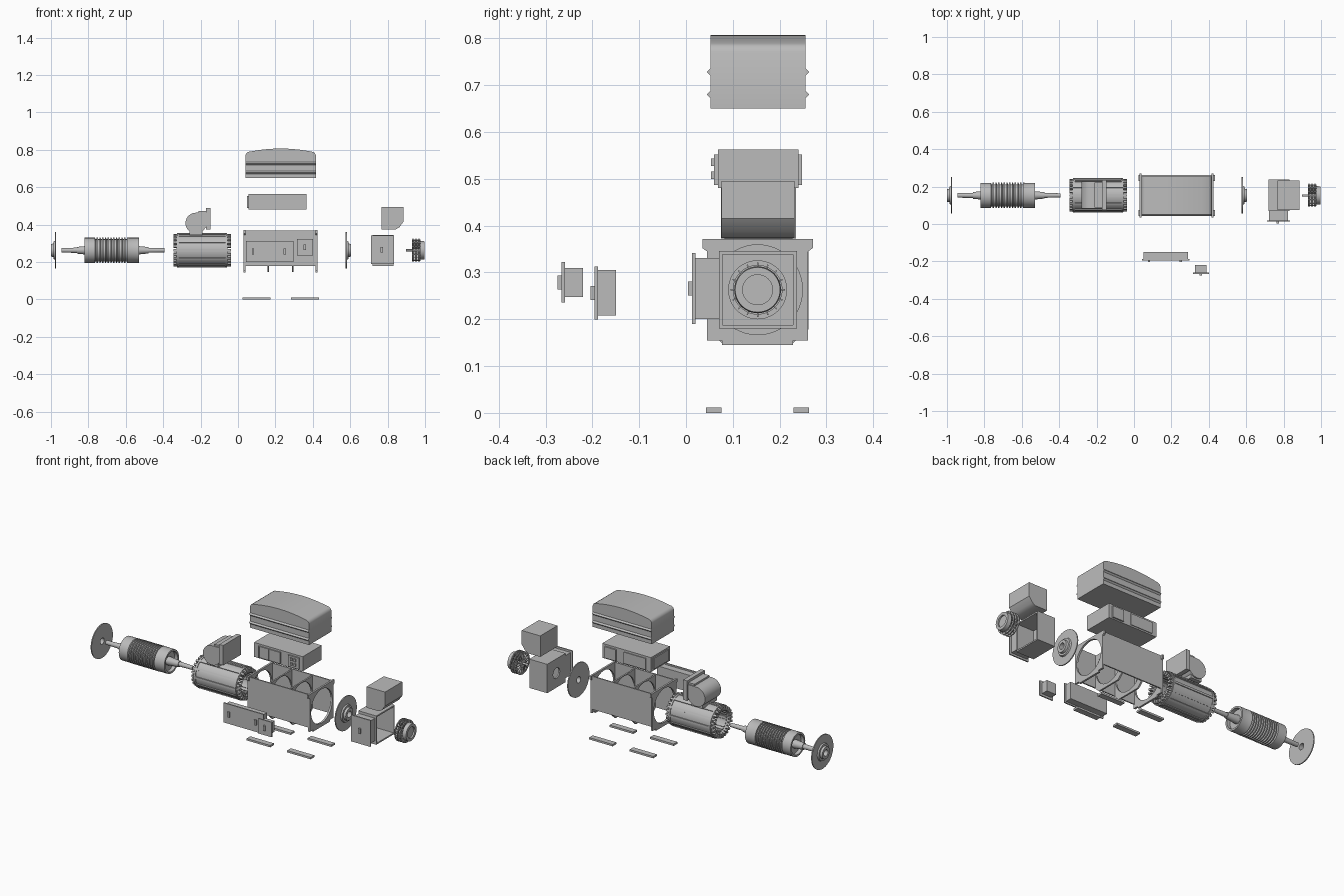
import bpy, bmesh, math
from mathutils import Vector, Matrix

if "Cube" in bpy.data.objects:
    bpy.data.objects.remove(bpy.data.objects["Cube"])

grey = bpy.data.materials.new("machine grey")
grey.use_nodes = True
grey.diffuse_color = (0.5, 0.5, 0.5, 1)
grey.node_tree.nodes["Principled BSDF"].inputs["Base Color"].default_value = (0.5, 0.5, 0.5, 1)

YC, ZC = 0.153, 0.263  # common shaft axis


def finish(name, bm, smooth=False):
    bmesh.ops.recalc_face_normals(bm, faces=bm.faces)
    me = bpy.data.meshes.new(name)
    bm.to_mesh(me)
    bm.free()
    ob = bpy.data.objects.new(name, me)
    bpy.context.collection.objects.link(ob)
    me.materials.append(grey)
    if smooth:
        bpy.ops.object.select_all(action='DESELECT')
        ob.select_set(True)
        bpy.context.view_layer.objects.active = ob
        bpy.ops.object.shade_smooth_by_angle(angle=math.radians(35))
    return ob


def add_box(bm, lo, hi, turn=None):
    lo, hi = Vector(lo), Vector(hi)
    m = Matrix.Translation((lo + hi) / 2) @ Matrix.Diagonal((hi - lo).to_4d())
    bmesh.ops.create_cube(bm, size=1, matrix=(turn or Matrix()) @ m)


def box(name, x, y, z):
    bm = bmesh.new()
    add_box(bm, (x[0], y[0], z[0]), (x[1], y[1], z[1]))
    return finish(name, bm)


def lathe(name, pts, closed=False, steps=48):
    """Turn (x, radius) points around the shaft axis."""
    bm = bmesh.new()
    vs = [bm.verts.new((x, YC, ZC + r)) for x, r in pts]
    pairs = list(zip(vs, vs[1:] + vs[:1])) if closed else list(zip(vs, vs[1:]))
    es = [bm.edges.new(p) for p in pairs]
    bmesh.ops.spin(bm, geom=vs + es, cent=(0, YC, ZC), axis=(1, 0, 0),
                   angle=math.tau, steps=steps)
    bmesh.ops.remove_doubles(bm, verts=bm.verts, dist=1e-5)
    return finish(name, bm, True)


def prism(name, pts, lo, hi, axis, smooth=False):
    """Extrude a profile: axis x takes (y, z) points, axis y takes (x, z)."""
    bm = bmesh.new()
    place = (lambda a, b: (lo, a, b)) if axis == 'x' else (lambda a, b: (a, lo, b))
    face = bm.faces.new([bm.verts.new(place(a, b)) for a, b in pts])
    new = bmesh.ops.extrude_face_region(bm, geom=[face])["geom"]
    move = (hi - lo, 0, 0) if axis == 'x' else (0, hi - lo, 0)
    bmesh.ops.translate(bm, vec=move, verts=[v for v in new if isinstance(v, bmesh.types.BMVert)])
    return finish(name, bm, smooth)


def bore(ob, r, x0, x1):
    """Cut a round hole along the shaft axis."""
    cutter = lathe("cutter", [(x0, 0), (x0, r), (x1, r), (x1, 0)])
    cutter.hide_render = True
    mod = ob.modifiers.new("bore", 'BOOLEAN')
    mod.operation, mod.object, mod.solver = 'DIFFERENCE', cutter, 'EXACT'
    bpy.ops.object.select_all(action='DESELECT')
    bpy.context.view_layer.objects.active = ob
    ob.select_set(True)
    bpy.ops.object.modifier_apply(modifier="bore")
    bpy.data.objects.remove(cutter)
    bpy.ops.object.shade_smooth_by_angle(angle=math.radians(35))


def around(name, count, lo, hi):
    """Ring of boxes; y and z are given relative to the shaft axis."""
    bm = bmesh.new()
    for i in range(count):
        turn = Matrix.Translation((0, YC, ZC)) @ Matrix.Rotation(math.tau * i / count, 4, 'X')
        add_box(bm, lo, hi, turn)
    return finish(name, bm)


# End shields: thin disc with a stepped hub, bored in the middle
for name, x, s in (("rear_end_shield", -0.972, -1), ("front_end_shield", 0.576, 1)):
    lathe(name, [(x, 0.018), (x, 0.097), (x + s * .006, 0.097), (x + s * .006, 0.05),
                 (x + s * .014, 0.047), (x + s * .014, 0.036), (x + s * .027, 0.034),
                 (x + s * .027, 0.018)], True)

# Rotor: stepped shaft, recessed end rings and cooling grooves
profile = [(-.944, 0), (-.944, .012), (-.86, .014), (-.86, .018), (-.80, .024), (-.80, .056), (-.82, .056),
           (-.82, .067), (-.765, .067)]
for i in range(12):
    x = -.762 + i * .0147
    profile += [(x, .059), (x + .006, .059), (x + .006, .068), (x + .0125, .068)]
profile += [(-.585, .067), (-.53, .067), (-.53, .056), (-.55, .056), (-.55, .024),
            (-.478, .017), (-.478, .013), (-.393, .011), (-.393, 0)]
lathe("rotor", profile)

# Stator: hollow core, end rings, tie bars and winding ends
lathe("stator_core", [(-.328, .068), (-.328, .088), (-.055, .088), (-.055, .068)], True)
for name, x in (("stator_ring_rear", -.325), ("stator_ring_front", -.068)):
    lathe(name, [(x, .08), (x, .092), (x + .01, .092), (x + .01, .08)], True)
around("stator_tie_bars", 12, (-.325, -.006, .085), (-.058, .006, .0925))
for name, x in (("windings_rear", -.344), ("windings_front", -.056)):
    around(name, 24, (x, -.006, .066), (x + .018, .006, .087))
around("stator_teeth", 24, (-.32, -.004, .062), (-.06, .004, .07))

# Blower on top of the stator: round scroll leading into an outlet flange
scroll = [(-.225 + .056 * math.cos(a), .408 + .056 * math.sin(a))
          for a in [math.radians(90 + 15 * i) for i in range(19)]]
prism("blower_scroll", scroll + [(-.17, .464)], .082, .228, 'y', True)
box("blower_duct", (-.21, -.165), (.088, .222), (.385, .474))
box("blower_flange", (-.172, -.147), (.075, .235), (.373, .488))
box("blower_neck", (-.26, -.19), (.09, .22), (.345, .38))

# Housing: end plates, inner ribs and side walls, open above and below
half = [(.076, .145), (.076, .155), (.108, .155), (.108, .345), (.118, .352), (.118, .371)]
plate = [(YC + a, b) for a, b in half] + [(YC - a, b) for a, b in reversed(half)]
for name, x in (("housing_end_rear", .03), ("housing_end_front", .415)):
    ob = prism(name, plate, x, x + .011, 'x')
    bore(ob, .097, x - .1, x + .1)
rib = [(YC + a, b) for a, b in ((-.075, .148), (.075, .148), (.106, .178),
                                (.106, .364), (-.106, .364), (-.106, .178))]
for i, x in enumerate((.158, .288)):
    ob = prism(f"housing_rib_{i + 1}", rib, x, x + .009, 'x')
    bore(ob, .097, x - .1, x + .1)
for name, y in (("housing_wall_front", .045), ("housing_wall_back", .255)):
    box(name, (.035, .42), (y, y + .007), (.178, .368))

# Curved hood with two pointed ridges along each long side
top = [(.04, .65), (.04, .772), (.045, .783), (.055, .789)]
top += [(.228 + .17 * t, .807 - .018 * t * t) for t in [-.8 + .2 * i for i in range(9)]]
top += [(.401, .789), (.411, .783), (.416, .772), (.416, .65)]
prism("hood", top, .052, .255, 'y', True)
for z in (.68, .728):
    for y, s in ((.052, -1), (.255, 1)):
        prism("hood_ridge", [(y, z - .008), (y + s * .008, z), (y, z + .008)], .04, .416, 'x')

# Terminal box with side covers, bars and a knob panel
box("terminal_box", (.055, .365), (.068, .24), (.48, .563))
box("terminal_box_end_cover", (.049, .055), (.09, .22), (.49, .553))
for name, y in (("terminal_cover_front", .06), ("terminal_cover_back", .24)):
    box(name, (.275, .345), (y, y + .008), (.487, .552))
    box(name + "_wide", (.085, .225), (y + .002, y + .006 if y > .1 else y + .008), (.487, .552))
for x in (.09, .15, .222):
    box("terminal_bar", (x - .003, x + .003), (.06, .068), (.49, .552))
for x in (.3, .322):
    for z in (.508, .535):
        box("terminal_knob", (x - .006, x + .006), (.053, .06), (z - .008, z + .008))


def cabinet(name, x, z, y_door, y_back, rim, handles):
    """Shallow box with a wider door plate and upright handles."""
    box(name, (x[0] + rim, x[1] - rim), (y_door + .006, y_back), (z[0] + rim, z[1] - rim))
    box(name + "_door", x, (y_door, y_door + .007), z)
    zc = (z[0] + z[1]) / 2
    for h in handles:
        box(name + "_handle", (h - .006, h + .006), (y_door - .009, y_door), (zc - .015, zc + .015))


# Control cabinets in front of the housing and beside the fan casing
cabinet("large_cabinet", (.043, .298), (.2, .313), -.195, -.15, .008, (.08, .25))
cabinet("small_cabinet", (.315, .4), (.236, .322), -.266, -.22, .012, (.357,))
cabinet("side_cabinet", (.71, .834), (.19, .342), .013, .07, .011, (.768,))

# Fan casing: open towards the fan, with a bored back plate
ob = box("fan_casing_back", (.718, .726), (.07, .237), (.18, .346))
bore(ob, .03, .6, .8)
for name, z in (("fan_casing_floor", .18), ("fan_casing_roof", .338)):
    box(name, (.718, .832), (.07, .237), (z, z + .008))
for name, y in (("fan_casing_side_front", .07), ("fan_casing_side_back", .229)):
    box(name, (.718, .832), (y, y + .008), (.18, .346))

# Air duct with a cut lower corner
prism("air_duct", [(.766, .374), (.842, .374), (.863, .386), (.884, .415),
                   (.884, .495), (.766, .495)], .076, .232, 'y', True)

# Fan cage: shaft, hub, hoops, arms and end ring
lathe("fan_shaft", [(.897, 0), (.897, .006), (.985, .006), (.985, 0)], steps=20)
lathe("fan_hub", [(.93, 0), (.93, .022), (.975, .026), (.975, 0)], steps=32)
for i in range(3):
    x = .932 + i * .017
    lathe("fan_hoop", [(x, .052), (x, .063), (x + .005, .063), (x + .005, .052)], True)
around("fan_blades", 16, (.93, -.0015, .02), (.976, .0015, .058))
lathe("fan_end_ring", [(.974, .032), (.974, .05), (.997, .048), (.997, .032)], True)
lathe("fan_end_cap", [(.978, 0), (.978, .033), (.988, .033), (.988, 0)], steps=32)

# Four foot pads on the ground
for x in ((.025, .175), (.283, .433)):
    for y in ((.043, .076), (.23, .263)):
        box("foot_pad", x, y, (0, .011))
